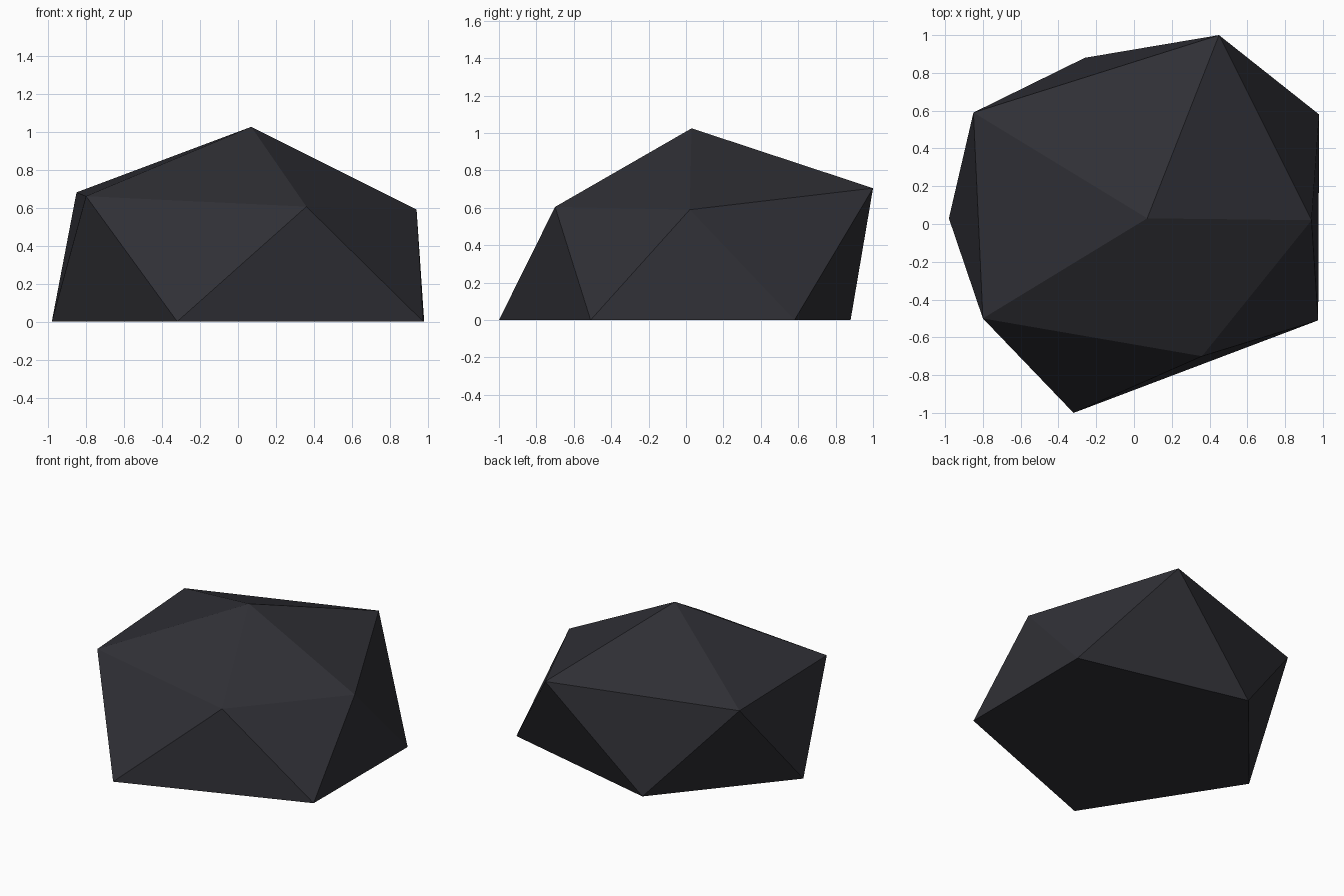
import bpy, bmesh

if "Cube" in bpy.data.objects:
    bpy.data.objects.remove(bpy.data.objects["Cube"])

# Dark slate colour
slate = bpy.data.materials.new("dark_slate")
slate.diffuse_color = (0.029, 0.029, 0.036, 1.0)
slate.use_nodes = True
slate.node_tree.nodes["Principled BSDF"].inputs["Base Color"].default_value = slate.diffuse_color

# Peak, shoulder ring and ground ring of a half-buried faceted boulder
peak = (0.07, 0.03, 1.025)
shoulder = [(-0.85, 0.59, 0.68), (-0.80, -0.50, 0.66), (0.36, -0.70, 0.605),
            (0.94, 0.02, 0.59), (0.45, 1.0, 0.705)]
ground = [(-0.98, 0.03, 0), (-0.32, -1.0, 0), (0.975, -0.51, 0),
          (0.98, 0.58, 0), (-0.26, 0.88, 0)]

bm = bmesh.new()
top = bm.verts.new(peak)
up = [bm.verts.new(p) for p in shoulder]
low = [bm.verts.new(p) for p in ground]

# Cap facets and zigzag side facets
for i in range(5):
    j = (i + 1) % 5
    bm.faces.new((top, up[i], up[j]))
    bm.faces.new((up[i], low[i], up[j]))
    bm.faces.new((up[j], low[i], low[j]))

# Flat underside
bm.faces.new(low[::-1])
bmesh.ops.recalc_face_normals(bm, faces=bm.faces)

mesh = bpy.data.meshes.new("boulder")
bm.to_mesh(mesh)
bm.free()
mesh.materials.append(slate)
boulder = bpy.data.objects.new("boulder", mesh)
bpy.context.collection.objects.link(boulder)
